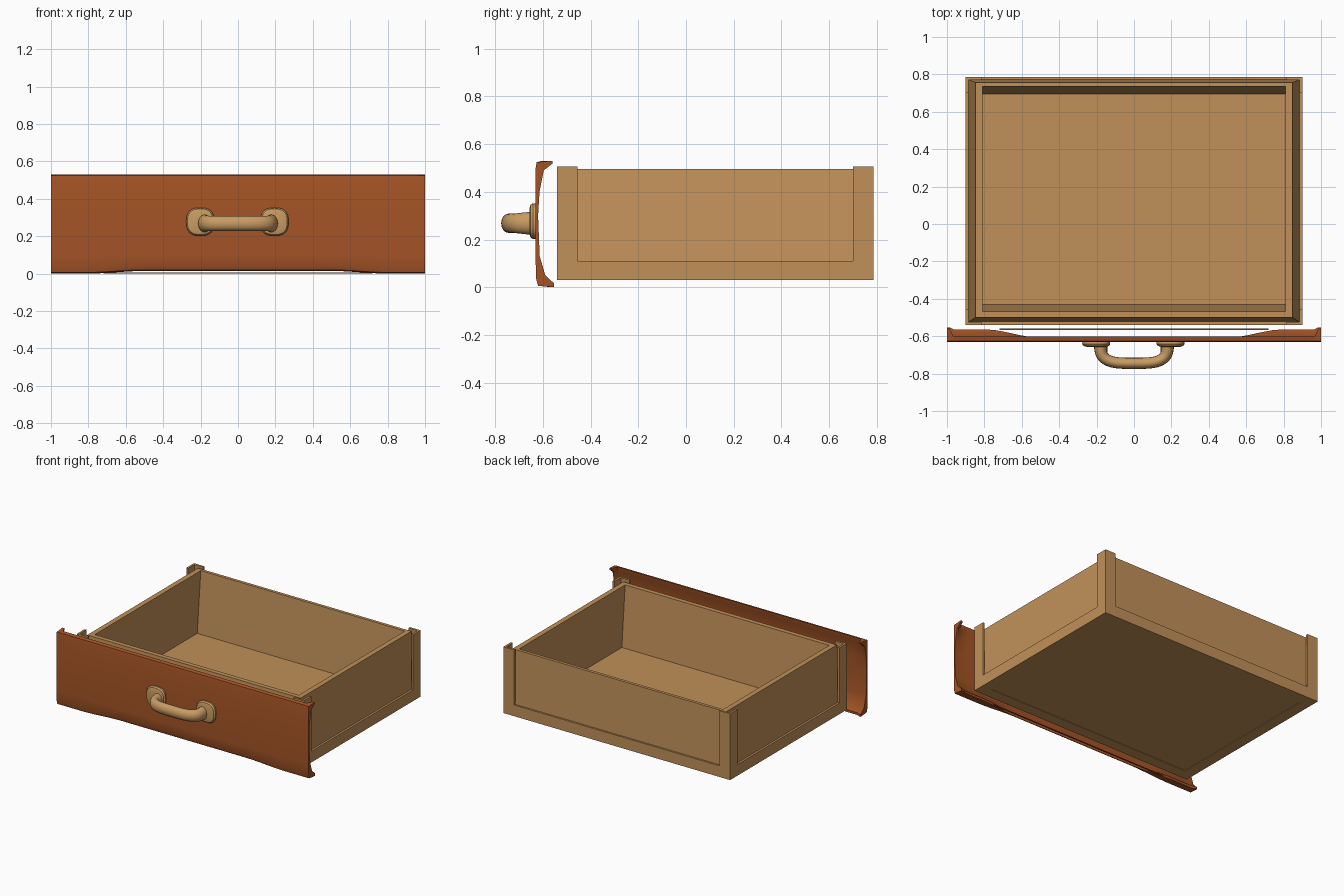
import bpy
import bmesh
import math
from mathutils import Matrix, Vector

if "Cube" in bpy.data.objects:
    bpy.data.objects.remove(bpy.data.objects["Cube"])


def material(name, rgb):
    mat = bpy.data.materials.new(name)
    mat.use_nodes = True
    mat.diffuse_color = (*rgb, 1)
    mat.node_tree.nodes["Principled BSDF"].inputs["Base Color"].default_value = (*rgb, 1)
    return mat


tan_wood = material("tan wood", (0.53, 0.28, 0.10))
red_wood = material("red brown wood", (0.37, 0.088, 0.019))
pale_wood = material("pale handle wood", (0.58, 0.33, 0.125))


def finish(name, bm, mat, smooth=False):
    bmesh.ops.recalc_face_normals(bm, faces=bm.faces)
    mesh = bpy.data.meshes.new(name)
    bm.to_mesh(mesh)
    bm.free()
    mesh.materials.append(mat)
    obj = bpy.data.objects.new(name, mesh)
    bpy.context.collection.objects.link(obj)
    if smooth:
        bpy.ops.object.select_all(action='DESELECT')
        obj.select_set(True)
        bpy.context.view_layer.objects.active = obj
        bpy.ops.object.shade_smooth_by_angle(angle=math.radians(35))
    return obj


def loft(rings):
    """Skin a list of point loops and cap both ends."""
    bm = bmesh.new()
    loops = [[bm.verts.new(p) for p in ring] for ring in rings]
    n = len(loops[0])
    for a, b in zip(loops, loops[1:]):
        for i in range(n):
            j = (i + 1) % n
            bm.faces.new((a[i], a[j], b[j], b[i]))
    bm.faces.new(loops[0])
    bm.faces.new(loops[-1])
    return bm


# Tray: recessed base panel, skirt, leaning side panels, rim and hollow inside
def rect(x, y0, y1, z):
    return [(-x, y0, z), (x, y0, z), (x, y1, z), (-x, y1, z)]


tray = loft([
    rect(0.82, -0.46, 0.70, 0.034),
    rect(0.82, -0.46, 0.70, 0.03),
    rect(0.90, -0.54, 0.785, 0.03),
    rect(0.90, -0.54, 0.785, 0.11),
    rect(0.885, -0.525, 0.772, 0.11),
    rect(0.847, -0.50, 0.757, 0.495),
    rect(0.81, -0.467, 0.735, 0.495),
    rect(0.81, -0.43, 0.695, 0.06),
])
finish("drawer_tray", tray, tan_wood)

# Corner posts: thin L-shaped angles standing on the skirt
ARM, THICK = 0.085, 0.015
for end, y, sy in (("front", -0.54, -1), ("back", 0.785, 1)):
    for side, sx in (("left", 1), ("right", -1)):
        outline = [(0, 0), (ARM, 0), (ARM, THICK), (THICK, THICK), (THICK, ARM), (0, ARM)]
        rings = [[(sx * (0.90 - u), y - sy * v, z) for u, v in outline]
                 for z in (0.11, 0.505)]
        finish(f"{end}_{side}_post", loft(rings), tan_wood)


# Front panel: thin shell whose top and bottom edges curl back near the ends
def panel_section(x):
    s = min(max((abs(x) - 0.5) / 0.3, 0), 1)
    s = s * s * (3 - 2 * s)
    tip = abs(x) > 0.97
    low = 0.012 + 0.045 * s + 0.01 * tip
    top = 0.06 if tip else 0.018
    z0 = 0.014 * (1 - s)
    back = -0.62
    return [(x, y, z) for y, z in (
        (back + low, z0), (back, z0 + 0.006), (-0.628, 0.035), (-0.63, 0.10),
        (-0.63, 0.50), (-0.626, 0.524), (back + top, 0.53), (back + top, 0.518),
        (back + 0.4 * top, 0.49), (back + 0.1 * top, 0.40), (back, 0.30),
        (back + 0.1 * low, 0.13), (back + 0.45 * low, 0.05), (back + low, z0 + 0.016))]


half = [0.0, 0.3, 0.5, 0.56, 0.62, 0.68, 0.74, 0.8, 0.9, 0.965, 0.985, 1.0]
stations = [-x for x in reversed(half[1:])] + half
finish("front_panel", loft([panel_section(x) for x in stations]), red_wood, True)

# Narrow strip behind the lower edge of the front panel
lip = loft([[(x, -0.568, 0), (x, -0.56, 0), (x, -0.56, 0.005), (x, -0.568, 0.005)]
            for x in (-0.72, 0.72)])
finish("bottom_lip", lip, red_wood)


# Handle mounts: rounded square pads with a softened front edge
def pad_ring(x, y, r):
    ring = []
    for i in range(32):
        a = math.tau * i / 32
        c, s = math.cos(a), math.sin(a)
        ring.append((x + r * math.copysign(abs(c) ** 0.75, c), y,
                     0.277 + r * math.copysign(abs(s) ** 0.75, s)))
    return ring


for side, x in (("left", 0.195), ("right", -0.202)):
    rings = [pad_ring(x, y, r) for y, r in
             ((-0.622, 0.073), (-0.642, 0.075), (-0.652, 0.068), (-0.657, 0.05))]
    finish(f"handle_mount_{side}", loft(rings), pale_wood, True)

# Handle grip: oval tube swept along a rounded U, flared where it meets the pads
path = []
for i in range(41):
    a = math.pi * i / 40
    c, s = math.cos(a), math.sin(a)
    path.append(Vector((-0.178 * math.copysign(abs(c) ** 0.6, c), -0.645 - 0.1 * s ** 0.6, 0.268)))
rings = []
for i, p in enumerate(path):
    tangent = (path[min(i + 1, 40)] - path[max(i - 1, 0)]).normalized()
    normal = Vector((tangent.y, -tangent.x, 0))
    flare = 1 + 0.2 * abs(i / 20 - 1) ** 4
    rings.append([p + normal * (0.03 * flare * math.cos(math.tau * k / 16))
                  + Vector((0, 0, 0.04 * flare * math.sin(math.tau * k / 16)))
                  for k in range(16)])
finish("handle_grip", loft(rings), pale_wood, True)
